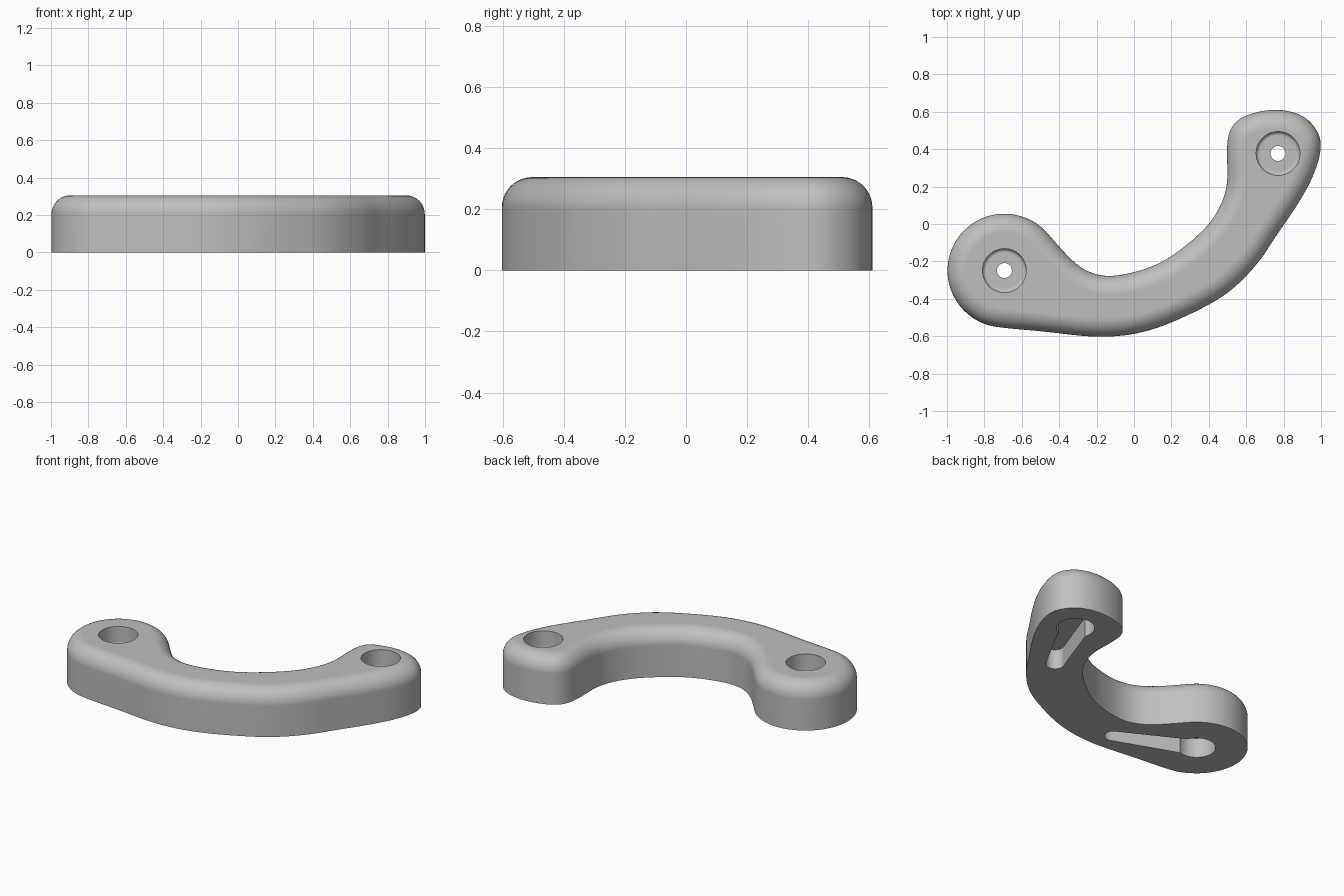
import bpy, bmesh, math
from mathutils import Vector

cube = bpy.data.objects.get("Cube")
if cube:
    bpy.data.objects.remove(cube, do_unlink=True)

HEIGHT = 0.305
FILLET = 0.1
POCKET_TOP = 0.13      # ceiling of the underside pockets
BORE_FLOOR = 0.185     # floor of the screw recesses

grey = bpy.data.materials.new("light grey")
grey.use_nodes = True
grey.diffuse_color = (0.52, 0.52, 0.52, 1)
grey.node_tree.nodes["Principled BSDF"].inputs["Base Color"].default_value = (0.52, 0.52, 0.52, 1)


def loft(name, rings):
    """Closed solid through stacked rings, each (2D points, z)."""
    bm = bmesh.new()
    loops = [[bm.verts.new((p[0], p[1], z)) for p in pts] for pts, z in rings]
    n = len(loops[0])
    for a, b in zip(loops, loops[1:]):
        for i in range(n):
            j = (i + 1) % n
            bm.faces.new((a[i], a[j], b[j], b[i]))
    bm.faces.new(loops[0][::-1])
    bm.faces.new(loops[-1])
    bmesh.ops.recalc_face_normals(bm, faces=bm.faces)
    mesh = bpy.data.meshes.new(name)
    bm.to_mesh(mesh)
    bm.free()
    mesh.materials.append(grey)
    obj = bpy.data.objects.new(name, mesh)
    bpy.context.collection.objects.link(obj)
    return obj


def arc(c, r, a0, a1, n):
    """n + 1 points on an arc, angles in degrees."""
    angles = [math.radians(a0 + (a1 - a0) * i / n) for i in range(n + 1)]
    return [Vector((c[0] + r * math.cos(a), c[1] + r * math.sin(a))) for a in angles]


def circle(c, r, n=48):
    return arc(c, r, 0, 360, n)[:-1]


def smooth_loop(pts, steps):
    """Closed Catmull-Rom spline."""
    out, n = [], len(pts)
    for i in range(n):
        a, b, c, d = (pts[(i + k) % n] for k in (-1, 0, 1, 2))
        for s in range(steps):
            t = s / steps
            out.append(0.5 * (2 * b + (c - a) * t + (2 * a - 5 * b + 4 * c - d) * t * t
                              + (3 * b - a - 3 * c + d) * t ** 3))
    for _ in range(4):
        m = len(out)
        out = [(out[i - 1] + 2 * out[i] + out[(i + 1) % m]) / 4 for i in range(m)]
    return out


def inset(pts, d):
    """Move a counter-clockwise loop inward along its normals."""
    n, out = len(pts), []
    for i, p in enumerate(pts):
        t = (pts[(i + 1) % n] - pts[i - 1]).normalized()
        out.append(p + Vector((-t.y, t.x)) * d)
    return out


# Plan outline: round big end, then around the curved arm and small end
BIG, SMALL = (-0.693, -0.249), (0.77, 0.377)
outline = arc(BIG, 0.305, 65, 265, 10) + [Vector(p) for p in (
    (-0.475, -0.575), (-0.18, -0.605), (0.085, -0.57), (0.355, -0.455),
    (0.525, -0.35), (0.665, -0.205), (0.755, -0.07), (0.865, 0.09),
    (0.955, 0.25), (1.0, 0.405), (0.975, 0.505), (0.89, 0.585),
    (0.745, 0.612), (0.585, 0.575), (0.51, 0.495), (0.497, 0.37),
    (0.50, 0.24), (0.47, 0.115), (0.38, -0.025), (0.19, -0.18),
    (0.03, -0.25), (-0.15, -0.28), (-0.29, -0.23), (-0.41, -0.11),
    (-0.485, -0.025))]
outline = smooth_loop(outline, 6)

# Body: straight wall topped by a quarter-round edge
rings = [(outline, 0)]
for i in range(11):
    a = math.radians(9 * i)
    rings.append((inset(outline, FILLET * (1 - math.cos(a))),
                  HEIGHT - FILLET + FILLET * math.sin(a)))
body = loft("curved_handle", rings)

# Cutters for each end: screw recess, screw hole, round pocket, tapered slot
cutters = []
for side, c, end in (("big", BIG, (-0.225, -0.46)), ("small", SMALL, (0.588, -0.03))):
    profile = [(0.117 - 0.02 * (1 - math.sin(math.radians(a))),
                BORE_FLOOR + 0.02 * (1 - math.cos(math.radians(a)))) for a in (0, 22, 45, 67, 90)]
    profile.append((0.117, 0.4))
    cutters.append(loft(side + "_recess_cutter", [(circle(c, r), z) for r, z in profile]))
    cutters.append(loft(side + "_hole_cutter", [(circle(c, 0.04, 32), z) for z in (0.05, 0.25)]))
    pocket = circle(c, 0.114)
    cutters.append(loft(side + "_pocket_cutter", [(pocket, -0.1), (pocket, POCKET_TOP)]))
    ang = math.degrees(math.atan2(end[1] - c[1], end[0] - c[0]))
    slot = arc(c, 0.088, ang + 90, ang + 270, 2) + arc(end, 0.055, ang - 90, ang + 90, 16)
    cutters.append(loft(side + "_slot_cutter", [(slot, -0.1), (slot, POCKET_TOP)]))

for cutter in cutters:
    mod = body.modifiers.new(cutter.name, 'BOOLEAN')
    mod.operation = 'DIFFERENCE'
    mod.solver = 'EXACT'
    mod.object = cutter
    cutter.hide_render = True

# Bake the cuts and drop the cutters
bpy.context.view_layer.update()
baked = bpy.data.meshes.new_from_object(body.evaluated_get(bpy.context.evaluated_depsgraph_get()))
body.modifiers.clear()
body.data = baked
for cutter in cutters:
    bpy.data.objects.remove(cutter, do_unlink=True)

# Smooth rounded walls, crisp rims
bpy.ops.object.select_all(action='DESELECT')
body.select_set(True)
bpy.context.view_layer.objects.active = body
bpy.ops.object.shade_smooth_by_angle(angle=math.radians(35))
weighted = body.modifiers.new("Weighted Normal", 'WEIGHTED_NORMAL')
weighted.keep_sharp = True
